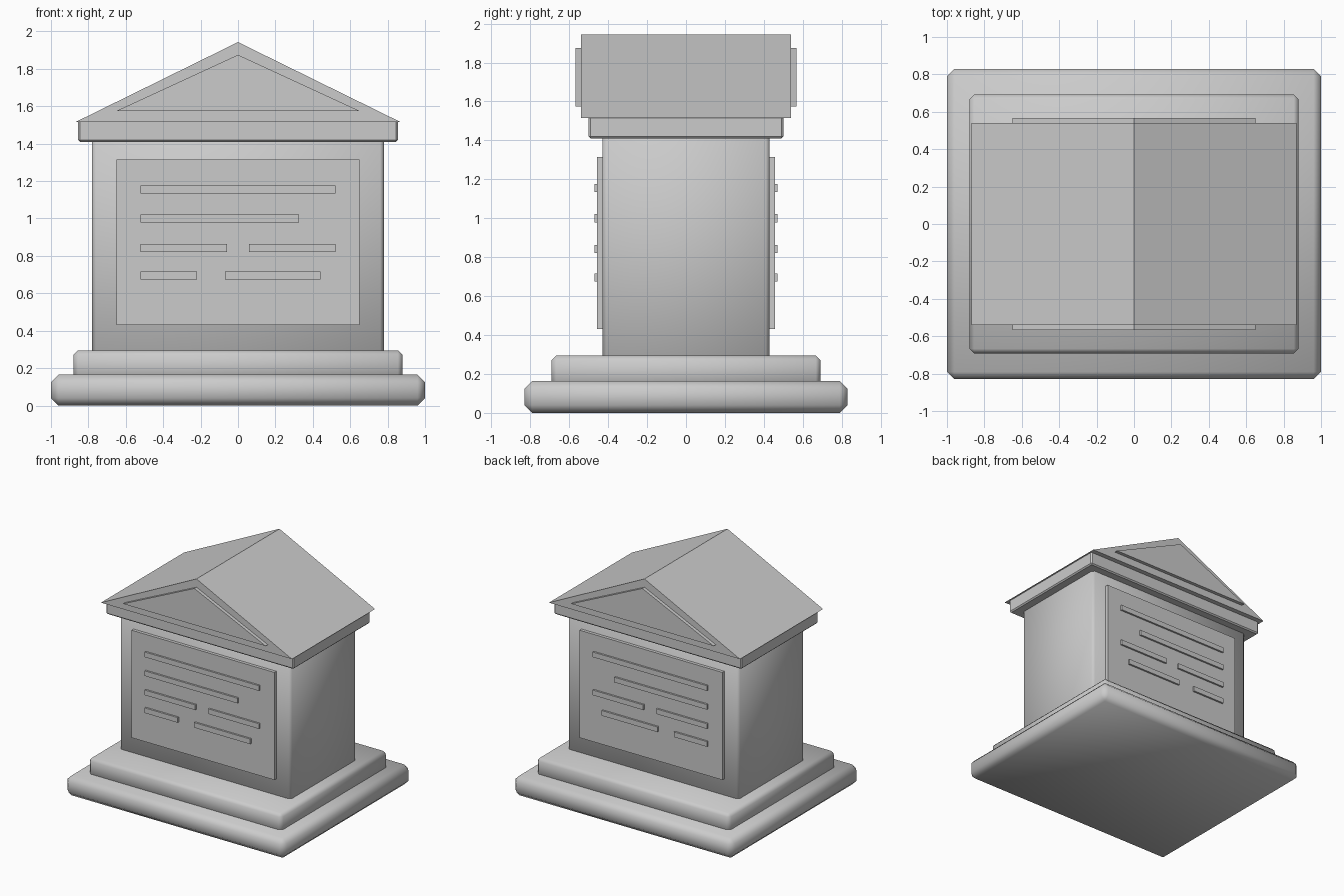
import bpy, bmesh, math

if "Cube" in bpy.data.objects:
    bpy.data.objects.remove(bpy.data.objects["Cube"])


def finish(name, bm, bevel=0.0, angle=30):
    bmesh.ops.recalc_face_normals(bm, faces=bm.faces)
    mesh = bpy.data.meshes.new(name)
    bm.to_mesh(mesh)
    bm.free()
    ob = bpy.data.objects.new(name, mesh)
    bpy.context.collection.objects.link(ob)
    bpy.ops.object.select_all(action='DESELECT')
    ob.select_set(True)
    bpy.context.view_layer.objects.active = ob
    if bevel:
        mod = ob.modifiers.new("Bevel", 'BEVEL')
        mod.width = bevel
        mod.segments = 1
        bpy.ops.object.modifier_apply(modifier=mod.name)
    bpy.ops.object.shade_smooth_by_angle(angle=math.radians(angle))
    return ob


def box(name, x0, x1, y0, y1, z0, z1, bevel=0.0, angle=30):
    bm = bmesh.new()
    bmesh.ops.create_cube(bm, size=1)
    for v in bm.verts:
        v.co.x = x1 if v.co.x > 0 else x0
        v.co.y = y1 if v.co.y > 0 else y0
        v.co.z = z1 if v.co.z > 0 else z0
    return finish(name, bm, bevel, angle)


def gable(name, half_x, z0, z1, y0, y1):
    bm = bmesh.new()
    profile = [(-half_x, z0), (half_x, z0), (0, z1)]
    face = bm.faces.new([bm.verts.new((x, y0, z)) for x, z in profile])
    ext = bmesh.ops.extrude_face_region(bm, geom=[face])
    verts = [g for g in ext["geom"] if isinstance(g, bmesh.types.BMVert)]
    bmesh.ops.translate(bm, vec=(0, y1 - y0, 0), verts=verts)
    return finish(name, bm)


# Stepped base, body and cornice
box("base_slab", -1, 1, -0.83, 0.83, 0, 0.165, 0.04, 60)
box("base_step", -0.88, 0.88, -0.692, 0.692, 0.13, 0.295, 0.025, 50)
box("body", -0.78, 0.78, -0.43, 0.43, 0.26, 1.43, 0.02, 50)
box("cornice", -0.855, 0.855, -0.5, 0.5, 1.41, 1.525, 0.01)

# Gabled roof
gable("roof", 0.87, 1.515, 1.943, -0.54, 0.54)

# Bars on the panel: x start, x end, z centre
bars = [(-0.52, 0.52, 1.155), (-0.52, 0.325, 1.0),
        (-0.52, -0.06, 0.842), (0.06, 0.52, 0.842),
        (-0.52, -0.22, 0.695), (-0.07, 0.44, 0.695)]

# Pediment, panel and bars on front and back
for side, s in (("front", -1), ("back", 1)):
    def span(inner, outer):
        return sorted((s * inner, s * outer))

    gable(f"{side}_pediment", 0.65, 1.575, 1.875, *span(0.52, 0.568))
    box(f"{side}_panel", -0.65, 0.65, *span(0.41, 0.456), 0.43, 1.315)
    for i, (x0, x1, z) in enumerate(bars):
        box(f"{side}_panel_bar_{i + 1}", x0, x1, *span(0.44, 0.471),
            z - 0.021, z + 0.021)
